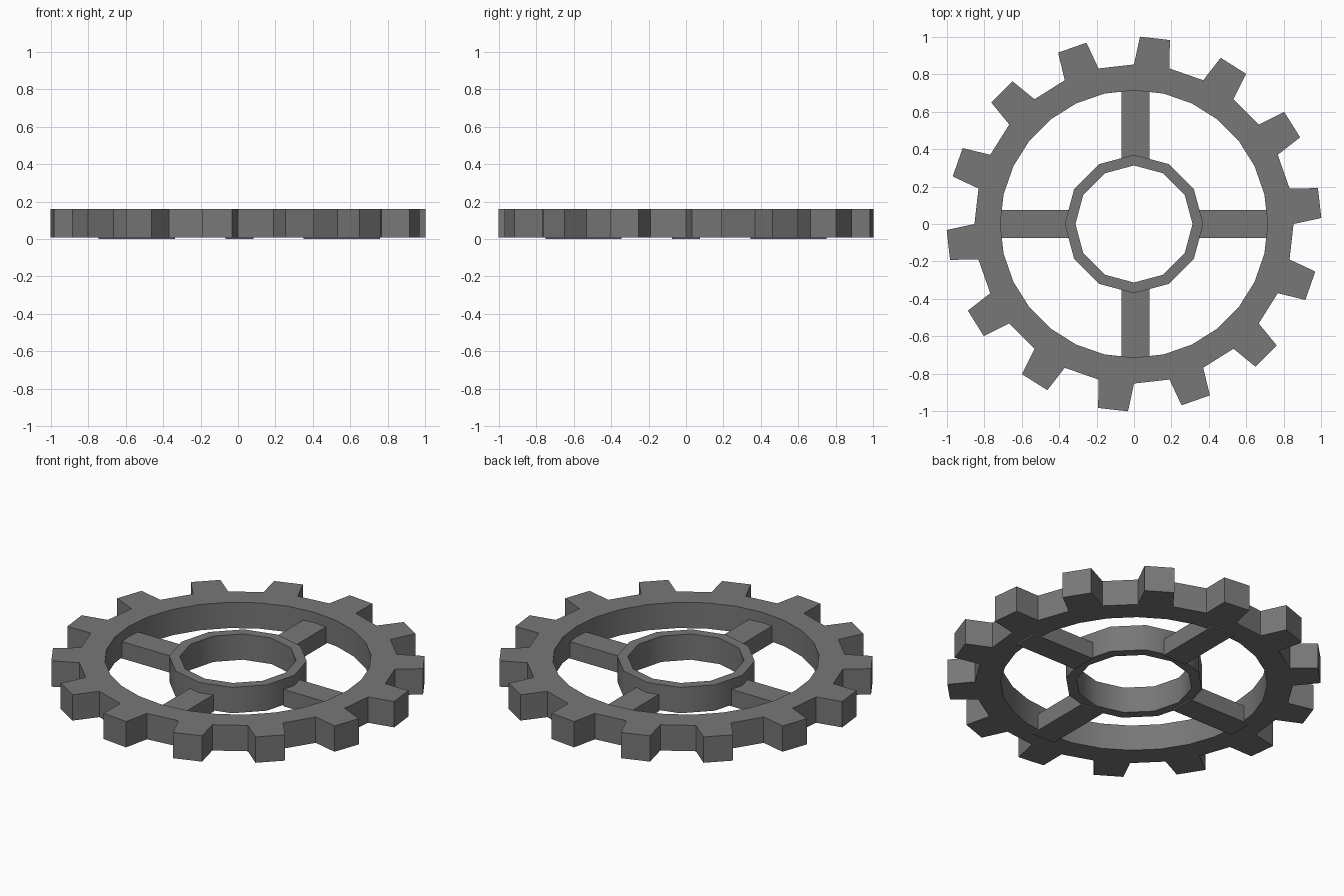
import bpy, bmesh
from math import sin, cos, pi, radians

if "Cube" in bpy.data.objects:
    bpy.data.objects.remove(bpy.data.objects["Cube"])

Z_LOW, Z_HIGH = 0.008, 0.161

# Dark grey material
dark = bpy.data.materials.new("dark_grey")
dark.diffuse_color = (0.185, 0.185, 0.185, 1)
dark.use_nodes = True
dark.node_tree.nodes["Principled BSDF"].inputs["Base Color"].default_value = dark.diffuse_color


def polar(r, a, z):
    return (r * cos(a), r * sin(a), z)


def make_object(name, bm):
    bmesh.ops.recalc_face_normals(bm, faces=bm.faces)
    mesh = bpy.data.meshes.new(name)
    bm.to_mesh(mesh)
    bm.free()
    mesh.materials.append(dark)
    obj = bpy.data.objects.new(name, mesh)
    bpy.context.collection.objects.link(obj)
    return obj


def smooth(obj, degrees):
    bpy.ops.object.select_all(action='DESELECT')
    obj.select_set(True)
    bpy.context.view_layer.objects.active = obj
    bpy.ops.object.shade_smooth_by_angle(angle=radians(degrees))


def make_ring(name, sides, inner, outer, tooth_r=None, tooth_half=0.0):
    """Ring with walls; with tooth_r every other side carries a tooth."""
    bm = bmesh.new()
    step = 2 * pi / sides

    def circle(r, z):
        return [bm.verts.new(polar(r, i * step, z)) for i in range(sides)]

    il, ih = circle(inner, Z_LOW), circle(inner, Z_HIGH)
    ol, oh = circle(outer, Z_LOW), circle(outer, Z_HIGH)
    for i in range(sides):
        j = (i + 1) % sides
        bm.faces.new((il[i], il[j], ih[j], ih[i]))
        bm.faces.new((ih[i], ih[j], oh[j], oh[i]))
        bm.faces.new((il[i], ol[i], ol[j], il[j]))
        if tooth_r and i % 2 == 0:
            mid = (i + 0.5) * step
            a, b, c, d = [bm.verts.new(polar(tooth_r, mid + s * tooth_half, z))
                          for s, z in ((-1, Z_LOW), (1, Z_LOW), (1, Z_HIGH), (-1, Z_HIGH))]
            bm.faces.new((a, b, c, d))
            bm.faces.new((ol[i], a, d, oh[i]))
            bm.faces.new((b, ol[j], oh[j], c))
            bm.faces.new((oh[i], d, c, oh[j]))
            bm.faces.new((ol[i], ol[j], b, a))
        else:
            bm.faces.new((ol[i], ol[j], oh[j], oh[i]))
    return make_object(name, bm)


# Toothed rim: 28 sides, 14 teeth
smooth(make_ring("toothed_rim", 28, 0.715, 0.853, 1.002, radians(4.6)), 35)

# Hub: 12-sided ring
smooth(make_ring("hub", 12, 0.313, 0.37), 35)

# Four spokes, set slightly lower than the rim
for k, side in enumerate(("right", "back", "left", "front")):
    bm = bmesh.new()
    bmesh.ops.create_cube(bm, size=1)
    bmesh.ops.scale(bm, vec=(0.408, 0.15, 0.1), verts=bm.verts)
    bmesh.ops.translate(bm, vec=(0.548, 0, 0.05), verts=bm.verts)
    spoke = make_object("spoke_" + side, bm)
    spoke.rotation_euler.z = k * pi / 2
    spoke.location.x = 0.007
